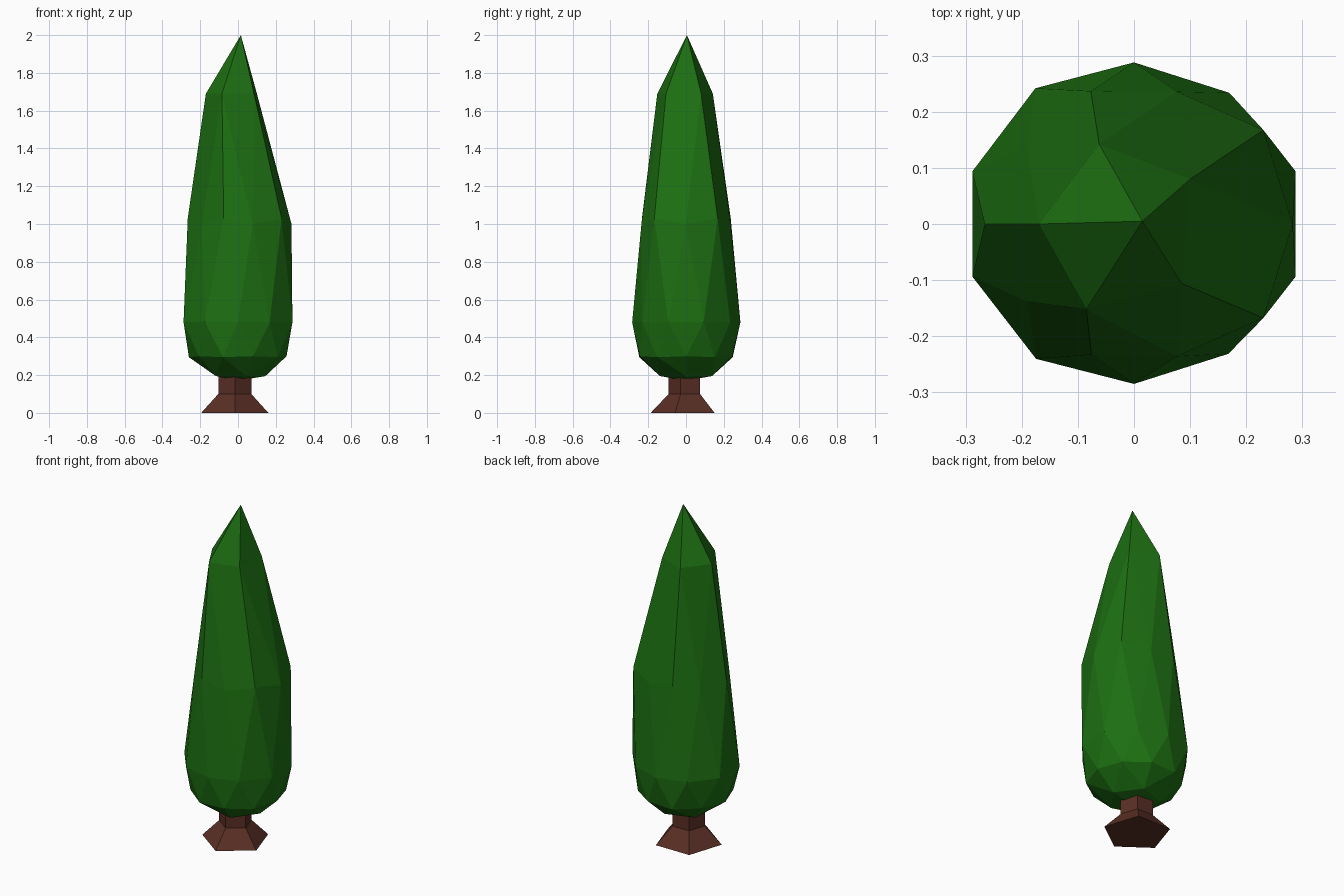
import bpy, bmesh, math

if "Cube" in bpy.data.objects:
    bpy.data.objects.remove(bpy.data.objects["Cube"])


def material(name, rgb):
    m = bpy.data.materials.new(name)
    m.diffuse_color = (*rgb, 1)
    m.use_nodes = True
    m.node_tree.nodes["Principled BSDF"].inputs["Base Color"].default_value = m.diffuse_color
    return m


def finish(bm, name, mat):
    bmesh.ops.recalc_face_normals(bm, faces=bm.faces)
    me = bpy.data.meshes.new(name)
    bm.to_mesh(me)
    bm.free()
    ob = bpy.data.objects.new(name, me)
    ob.data.materials.append(mat)
    bpy.context.collection.objects.link(ob)


# foliage: two-level icosphere, each horizontal ring moved to (radius, height)
bm = bmesh.new()
bmesh.ops.create_icosphere(bm, subdivisions=2, radius=1)
rings = {
    53: ([.283, .248, .235, .235, .248], 1.0),
    45: ([.285, .249, .266, .245, .285], 1.03),
    0: ([.303, .289, .288, .299, .303, .303, .297, .285, .286, .303], .48),
    -45: ([.257] * 5, .30),
    -53: ([.26] * 5, .295),
    -85: ([.145] * 5, .195),
}
shoulder = [(.1, .08), (-.062, .142), (-.17, 0), (-.085, -.152), (.085, -.106)]
for v in bm.verts:
    x, y, key = -v.co.x, -v.co.y, round(v.co.z * 100)
    a = math.atan2(y, x) % math.tau
    if a > math.tau - .01:
        a = 0
    i = int(a / math.tau * 5 + 1e-4)
    if key > 90:
        v.co = (.015, .005, 2)
    elif key < -90:
        v.co = (0, 0, .17)
    elif key == 85:
        v.co = (*shoulder[i], 1.69)
    else:
        radii, z = rings[key]
        r = radii[int(a / math.tau * len(radii) + 1e-4)]
        v.co = (r * math.cos(a), r * math.sin(a), z)
finish(bm, "foliage", material("leaf green", (.012, .16, .006)))

# trunk: five-sided, flared at the foot
bm = bmesh.new()
loops = []
for r, z in [(.187, 0), (.092, .1), (.092, .22)]:
    loops.append([bm.verts.new((-.017 + r * math.cos(t), r * math.sin(t), z))
                  for t in (math.radians(-90 + 72 * k) for k in range(5))])
for lo, hi in zip(loops, loops[1:]):
    for k in range(5):
        n = (k + 1) % 5
        bm.faces.new((lo[k], lo[n], hi[n], hi[k]))
bm.faces.new(loops[0])
bm.faces.new(loops[-1])
finish(bm, "trunk", material("bark brown", (.1, .028, .018)))
